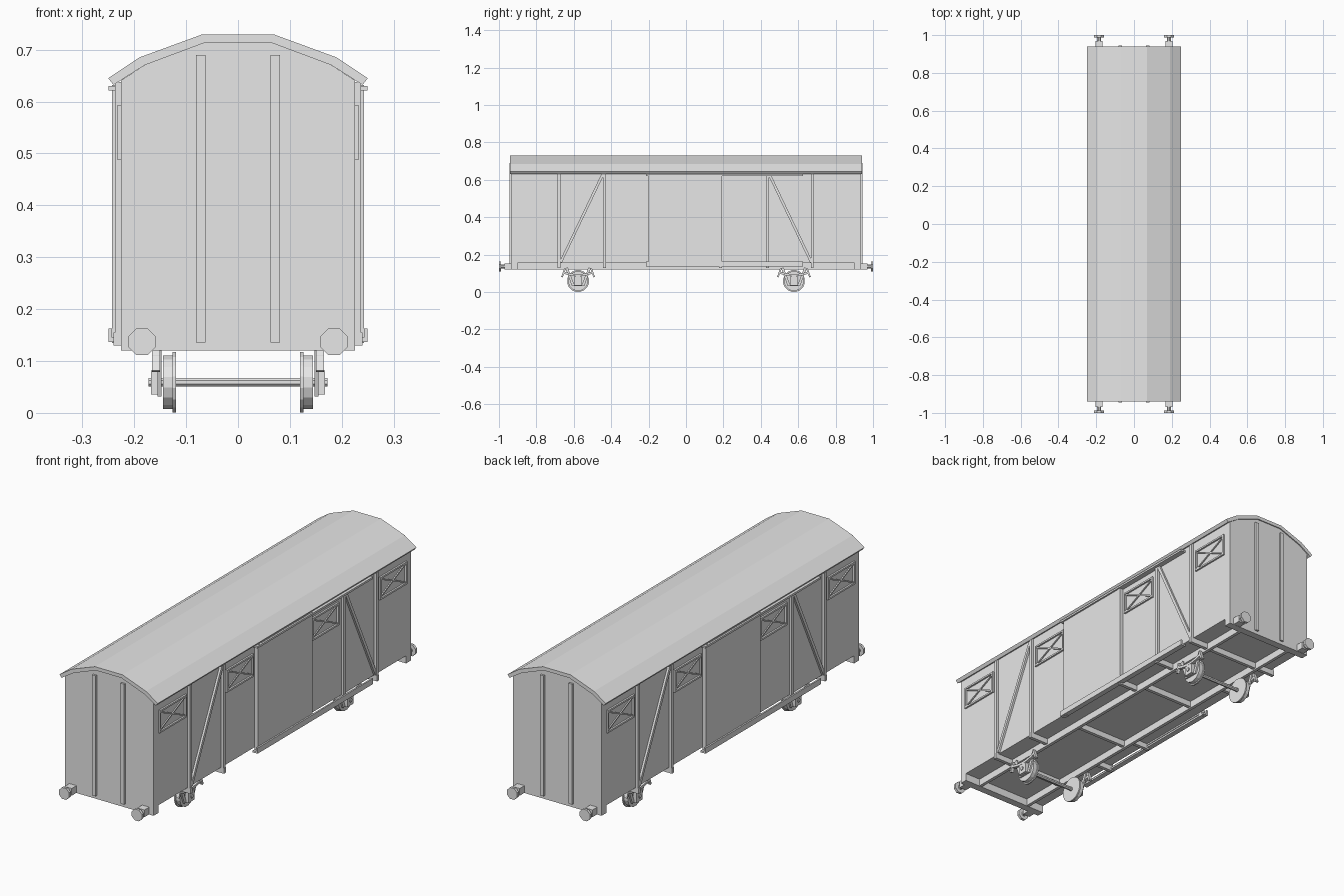
import bpy, bmesh
from math import pi, sin, cos
from mathutils import Vector

cube = bpy.data.objects.get("Cube")
if cube:
    bpy.data.objects.remove(cube, do_unlink=True)

grey = bpy.data.materials.new("plain_grey")
grey.use_nodes = True
grey.diffuse_color = (0.8, 0.8, 0.8, 1)
grey.node_tree.nodes["Principled BSDF"].inputs["Base Color"].default_value = (0.8, 0.8, 0.8, 1)


def prism(name, profile, axis, a, b):
    """Extrude a profile, (x, z) along y or (y, z) along x, from a to b."""
    bm = bmesh.new()
    place = (lambda u, v: (u, a, v)) if axis == "y" else (lambda u, v: (a, u, v))
    face = bm.faces.new([bm.verts.new(place(u, v)) for u, v in profile])
    grown = bmesh.ops.extrude_face_region(bm, geom=[face])["geom"]
    step = Vector((0, b - a, 0)) if axis == "y" else Vector((b - a, 0, 0))
    bmesh.ops.translate(bm, vec=step, verts=[g for g in grown if isinstance(g, bmesh.types.BMVert)])
    bmesh.ops.recalc_face_normals(bm, faces=bm.faces)
    mesh = bpy.data.meshes.new(name)
    bm.to_mesh(mesh)
    bm.free()
    mesh.materials.append(grey)
    obj = bpy.data.objects.new(name, mesh)
    bpy.context.collection.objects.link(obj)
    return obj


def box(name, x, y, z):
    return prism(name, [(y[0], z[0]), (y[1], z[0]), (y[1], z[1]), (y[0], z[1])], "x", *x)


def bar(name, p, q, width, x):
    """Straight bar lying in a side plane, from p to q in (y, z)."""
    p, q = Vector(p), Vector(q)
    d = (q - p).normalized() * width / 2
    n = Vector((-d.y, d.x))
    return prism(name, [p + n, q + n, q - n, p - n], "x", *x)


def disc(name, centre, radius, sides, axis, a, b):
    ring = [(i + 0.5) * 2 * pi / sides for i in range(sides)]
    return prism(name, [(centre[0] + radius * cos(t), centre[1] + radius * sin(t)) for t in ring], axis, a, b)


def mirrored(half):
    return half + [(-u, v) for u, v in reversed(half)]


def twin(obj):
    """Repeat a part turned half way round the upright axis."""
    other = obj.copy()
    other.rotation_euler.z = pi
    bpy.context.collection.objects.link(other)


FLOOR = 0.155
WALL = 0.225
POSTS = (-0.68, -0.437, 0.437, 0.675)

# Body and roof
under = [(-0.24, 0.632), (-0.18, 0.67), (-0.065, 0.713)]
prism("body", mirrored([(-WALL, FLOOR), (-WALL, 0.641)] + under[1:]), "y", -0.935, 0.935)
outer = [(-0.25, 0.645), (-0.19, 0.685), (-0.07, 0.729)]
prism("roof", mirrored(outer) + mirrored(under)[::-1], "y", -0.94, 0.94)

side = []
# Side posts, braces and their brackets
for y in POSTS:
    side.append(box("side_post", (WALL, 0.237), (y - 0.008, y + 0.008), (0.13, 0.638)))
for y in POSTS + (0.185,):
    side.append(box("sill_bracket", (0.14, 0.24), (y - 0.008, y + 0.008), (0.13, FLOOR)))
for s in (-1, 1):
    side.append(bar("diagonal_brace", (s * 0.67, 0.16), (s * 0.445, 0.63), 0.014, (WALL, 0.235)))

# Sliding door with its rails
side.append(box("door", (WALL, 0.242), (-0.2, 0.185), (0.148, 0.632)))
for y in (-0.192, 0.185):
    side.append(box("door_edge", (WALL, 0.243), (y - 0.008, y + 0.008), (0.135, 0.632)))
rail = (-0.215, 0.625)
side.append(box("door_top_rail", (WALL, 0.25), rail, (0.621, 0.63)))
side.append(box("door_bottom_rail", (WALL, 0.25), rail, (0.137, 0.145)))
side.append(box("door_rail_lip", (0.243, 0.25), rail, (0.145, 0.163)))

# Framed vents with crossed bars
for y in (-0.802, -0.313, 0.306, 0.8):
    a, b, lo, hi = y - 0.098, y + 0.098, 0.488, 0.592
    deep, w = (WALL, 0.233), 0.008
    for z in (lo, hi - w):
        side.append(box("vent_frame_rail", deep, (a, b), (z, z + w)))
    for v in (a, b - w):
        side.append(box("vent_frame_stile", deep, (v, v + w), (lo + w, hi - w)))
    for p, q in ((lo, hi), (hi, lo)):
        side.append(bar("vent_cross_bar", (a + w, p + (q - p) * 0.1), (b - w, q - (q - p) * 0.1),
                        0.006, (WALL, 0.23)))

# Solebar
side.append(box("solebar", (0.13, 0.145), (-0.9, 0.9), (0.122, FLOOR)))

# Running gear on one side
AXLE_Z = 0.059
for y in (-0.577, 0.577):
    side.append(disc("wheel_tread", (y, AXLE_Z), 0.053, 16, "x", 0.126, 0.145))
    side.append(disc("wheel_flange", (y, AXLE_Z), 0.059, 16, "x", 0.119, 0.126))
    side.append(box("axle_box", (0.15, 0.168), (y - 0.022, y + 0.022), (0.035, 0.082)))
    side.append(box("guard_keep", (0.147, 0.155), (y - 0.03, y + 0.03), (0.033, 0.042)))
    for s in (-1, 1):
        side.append(bar("axle_guard", (y + s * 0.062, 0.13), (y + s * 0.026, 0.034), 0.014, (0.147, 0.155)))
        side.append(bar("spring_shackle", (y + s * 0.07, 0.125), (y + s * 0.086, 0.08), 0.009, (0.15, 0.166)))
    curve = [(t / 4 * 0.08, 0.084 + 0.016 * (t / 4) ** 2) for t in range(-4, 5)]
    leaf = [(y + u, v) for u, v in curve] + [(y + u, v + 0.012) for u, v in reversed(curve)]
    side.append(prism("leaf_spring", leaf, "x", 0.15, 0.166))

# End: headstock, posts and buffers
side.append(box("headstock", (-WALL, WALL), (-0.935, -0.9), (0.12, FLOOR)))
for x in (-0.072, 0.072):
    side.append(box("end_post", (x - 0.009, x + 0.009), (-0.944, -0.935), (0.136, 0.69)))
for x in (-0.185, 0.185):
    side.append(box("buffer_base", (x - 0.018, x + 0.018), (-0.97, -0.93), (0.121, 0.154)))
    side.append(disc("buffer_shank", (x, 0.137), 0.011, 8, "y", -0.99, -0.965))
    side.append(disc("buffer_head", (x, 0.137), 0.028, 8, "y", -1.0, -0.988))

for part in side:
    twin(part)

# Axles and underframe cross beams
for y in (-0.577, 0.577):
    disc("axle", (y, AXLE_Z), 0.009, 8, "x", -0.172, 0.172)
for y in (-0.68, -0.23, 0.23, 0.68):
    box("cross_beam", (-0.13, 0.13), (y - 0.008, y + 0.008), (0.128, FLOOR))
